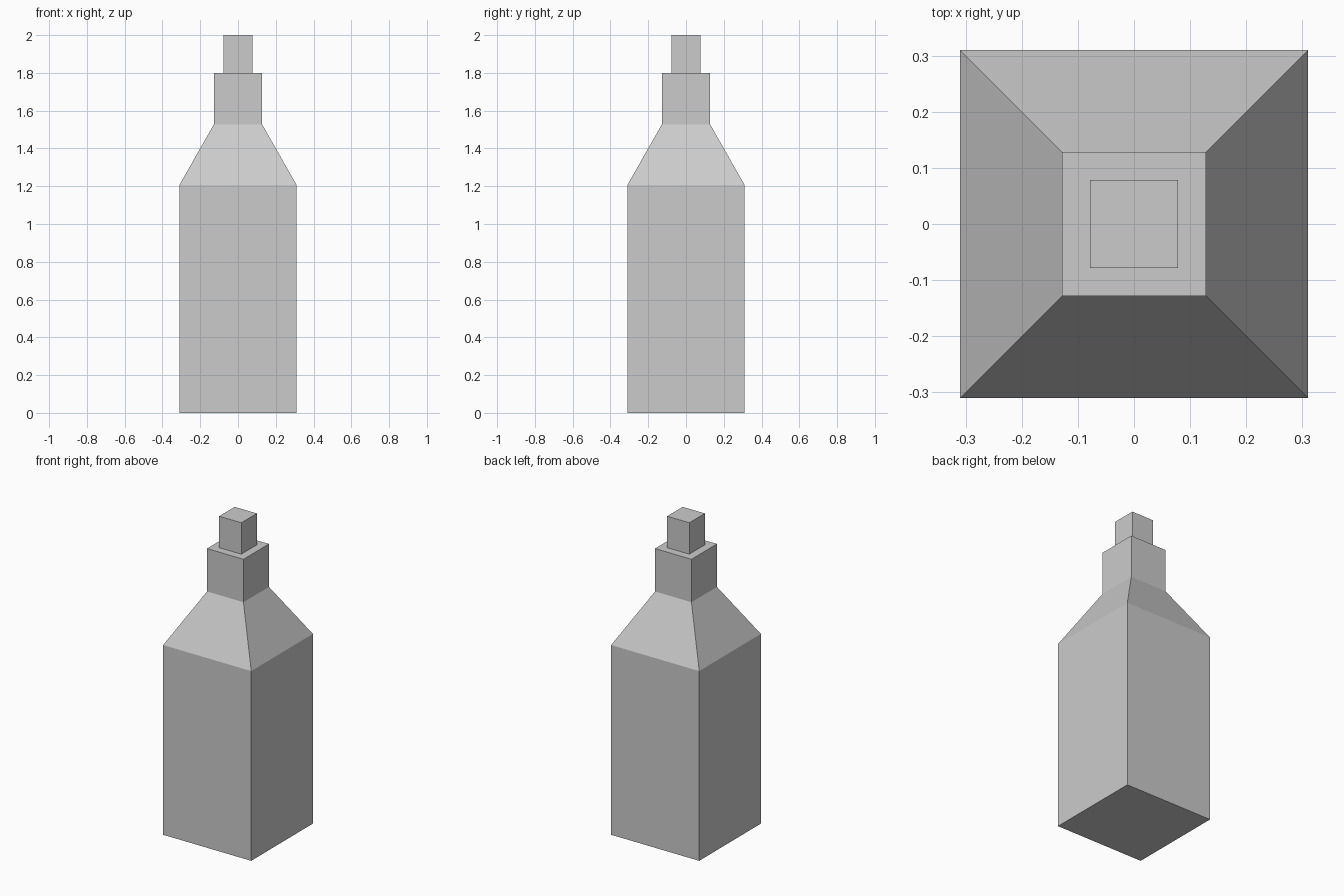
import bpy
import bmesh

if "Cube" in bpy.data.objects:
    bpy.data.objects.remove(bpy.data.objects["Cube"])


def square_loft(name, profile, cap_bottom, cap_top):
    """Loft square rings given as (half width, height), bottom to top."""
    bm = bmesh.new()
    rings = [[bm.verts.new((sx * h, sy * h, z))
              for sx, sy in ((-1, -1), (1, -1), (1, 1), (-1, 1))]
             for h, z in profile]
    for low, high in zip(rings, rings[1:]):
        for i in range(4):
            j = (i + 1) % 4
            bm.faces.new((low[i], low[j], high[j], high[i]))
    if cap_bottom:
        bm.faces.new(rings[0][::-1])
    if cap_top:
        bm.faces.new(rings[-1])
    mesh = bpy.data.meshes.new(name)
    bm.to_mesh(mesh)
    bm.free()
    obj = bpy.data.objects.new(name, mesh)
    bpy.context.collection.objects.link(obj)
    return obj


# Bottle: straight body, sloped shoulder, neck and flat rim around the stopper
square_loft("bottle", [(0.31, 0), (0.31, 1.207), (0.128, 1.527),
                       (0.128, 1.80), (0.078, 1.80)], True, False)

# Stopper: rises from the inner edge of the rim
square_loft("stopper", [(0.078, 1.80), (0.078, 2.0)], False, True)
